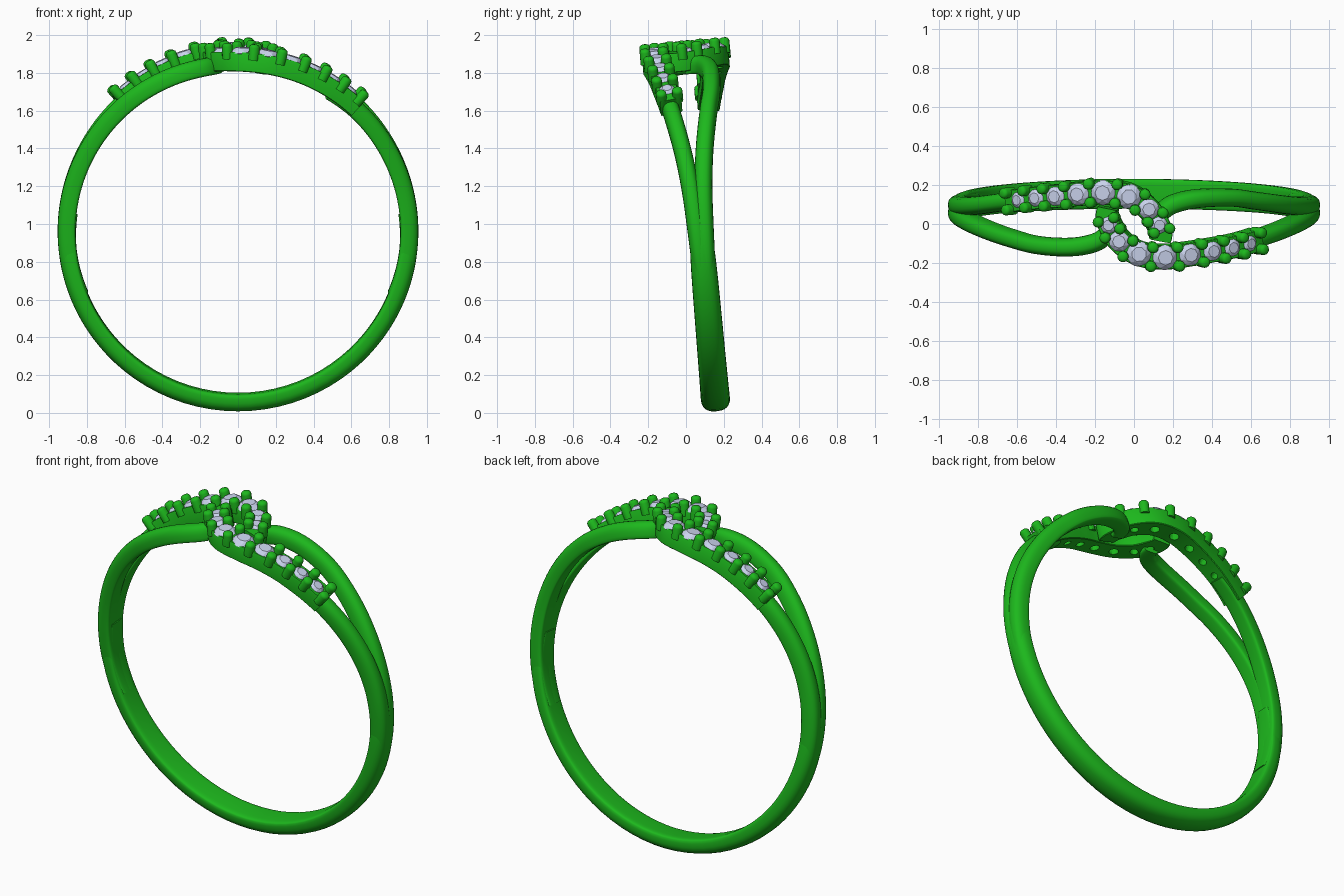
import bpy, bmesh
from math import sin, cos, pi, radians, asin, degrees
from mathutils import Vector, Matrix

if "Cube" in bpy.data.objects:
    bpy.data.objects.remove(bpy.data.objects["Cube"])

TILT = Matrix.Translation((0, 0.078, 0.96)) @ Matrix.Rotation(radians(5), 4, 'X')
TURN = Matrix.Rotation(pi, 4, 'Z')


def material(name, color):
    m = bpy.data.materials.new(name)
    m.diffuse_color = color
    m.use_nodes = True
    m.node_tree.nodes["Principled BSDF"].inputs["Base Color"].default_value = m.diffuse_color
    return m


METAL = material("green_metal", (0.012, 0.48, 0.012, 1))
GEM = material("pale_gem", (0.60, 0.66, 0.86, 1))


def on_ring(deg, y, r):
    """Point at an angle from the ring's top, sideways offset y, radius r."""
    a = radians(deg)
    return Vector((r * sin(a), y, r * cos(a)))


def spline(keys, steps):
    """Catmull-Rom interpolation of tuples."""
    out, n = [], len(keys)
    for i in range(n - 1):
        a, b, c, d = (keys[max(0, min(n - 1, i + k))] for k in (-1, 0, 1, 2))
        for s in range(steps):
            t = s / steps
            out.append(tuple(0.5 * (2*q + (r-p)*t + (2*p-5*q+4*r-s4)*t*t + (3*q-p-3*r+s4)*t**3)
                             for p, q, r, s4 in zip(a, b, c, d)))
    out.append(keys[-1])
    return out


def frame(path, i, r):
    """Centre, tangent, sideways and outward directions at a path sample."""
    p = on_ring(path[i][0], path[i][1], r)
    j, k = max(0, i - 1), min(len(path) - 1, i + 1)
    t = on_ring(path[k][0], path[k][1], r) - on_ring(path[j][0], path[j][1], r)
    up = on_ring(path[i][0], 0, 1)
    t = (t - up * t.dot(up)).normalized()
    return p, t, t.cross(up), up


def finish(name, bm, mat, matrix, smooth=35):
    bmesh.ops.recalc_face_normals(bm, faces=bm.faces)
    me = bpy.data.meshes.new(name)
    bm.to_mesh(me)
    bm.free()
    me.transform(matrix)
    ob = bpy.data.objects.new(name, me)
    bpy.context.collection.objects.link(ob)
    me.materials.append(mat)
    if smooth:
        bpy.ops.object.select_all(action='DESELECT')
        ob.select_set(True)
        bpy.context.view_layer.objects.active = ob
        bpy.ops.object.shade_smooth_by_angle(angle=radians(smooth))
    return ob


def sweep(path, profile, base_r):
    """Sweep (sideways, radial) profile; samples are angle, y, half width, radial shift."""
    bm = bmesh.new()
    rings = []
    for i, (_, _, hw, dr) in enumerate(path):
        p, t, side, up = frame(path, i, base_r)
        rings.append([bm.verts.new(p + side * u * hw + up * (h + dr)) for u, h in profile])
    for a, b in zip(rings, rings[1:]):
        for k in range(len(a)):
            m = (k + 1) % len(a)
            bm.faces.new((a[k], a[m], b[m], b[k]))
    bm.faces.new(rings[0])
    bm.faces.new(rings[-1])
    return bm


# D-shaped wire profile: domed outside, nearly flat inside
wire = []
for k in range(24):
    a = 2 * pi * k / 24
    c, s = cos(a), sin(a)
    e = 0.8 if s >= 0 else 0.45
    wire.append(((abs(c) ** e) * (1 if c > 0 else -1), (abs(s) ** e) * (0.07 if s >= 0 else -0.025)))
# Box profile of the stone band with slightly eased edges
box = [(-1, -.046), (-.94, -.05), (.94, -.05), (1, -.046), (1, .046), (.94, .052), (-.94, .052), (-1, .046)]

# Lower shank
half = [(84, 0, .045, -.006), (92, 0, .058, -.002), (102, 0, .068, 0), (130, 0, .073, 0)]
shank = half + [(180, 0, .077, 0)] + [(360 - k[0],) + k[1:] for k in reversed(half)]
finish("shank", sweep(spline(shank, 12), wire, .885), METAL, TILT)

# Upper wires: one ends in the hook, the other runs under the stone band
low = [(112, .012, .042, -.005), (100, .016, .047, -.001), (88, .022, .049, 0), (75, .034, .048, 0),
       (61, .058, .047, 0), (45, .096, .046, 0)]
hook_wire = low + [(34, .122, .046, 0), (21.5, .125, .048, -.003), (13, .098, .048, -.008),
                   (9, .05, .044, -.012), (8, .0, .04, -.014)]
stone_wire = [(d, -y, w, r) for d, y, w, r in low] + [(38, -.112, .045, -.003), (33, -.122, .042, -.006)]

# Stones: x, y, radius along the hooked band
stones = [(.59, -.112, .045), (.50, -.128, .049), (.40, -.141, .054), (.285, -.156, .061),
          (.157, -.167, .066), (.025, -.148, .066), (-.075, -.083, .057), (-.128, 0, .048)]
band_keys = [(.655, -.098, .058)] + [(x, y, .05 + .27 * (r - .03) + .003) for x, y, r in stones]
band_keys += [(-.143, .05, .054), (-.138, .085, .05)]
band_path = spline([(degrees(asin(x / .96)), y, w, 0) for x, y, w in band_keys], 8)


def add_gem(bm, m, r):
    """Faceted round stone: culet, girdle, crown and table."""
    n = 8
    lower = [bm.verts.new(m @ Vector((r*cos(pi*k/n), r*sin(pi*k/n), 0))) for k in range(2*n)]
    crown = [bm.verts.new(m @ Vector((.85*r*cos(2*pi*(k+.5)/n), .85*r*sin(2*pi*(k+.5)/n), .2*r))) for k in range(n)]
    table = [bm.verts.new(m @ Vector((.58*r*cos(2*pi*k/n), .58*r*sin(2*pi*k/n), .42*r))) for k in range(n)]
    culet = bm.verts.new(m @ Vector((0, 0, -.8 * r)))
    for k in range(2 * n):
        bm.faces.new((lower[k], culet, lower[(k + 1) % (2 * n)]))
    for k in range(n):
        j = (k + 1) % n
        a, b, c = lower[2*k], lower[2*k+1], lower[(2*k+2) % (2*n)]
        bm.faces.new((a, b, crown[k]))
        bm.faces.new((b, c, crown[k]))
        bm.faces.new((a, crown[k], table[k], crown[k-1]))
        bm.faces.new((table[k], crown[k], table[j]))
    bm.faces.new(table)


def add_bead(bm, m, r, h):
    """Round-topped prong."""
    prof = [(r, -h), (r, -.5*r), (.92*r, -.2*r), (.7*r, .02*r), (.38*r, .14*r)]
    rows = [[bm.verts.new(m @ Vector((q*cos(2*pi*k/14), q*sin(2*pi*k/14), z))) for k in range(14)] for q, z in prof]
    for a, b in zip(rows, rows[1:]):
        for k in range(14):
            bm.faces.new((a[k], a[(k+1) % 14], b[(k+1) % 14], b[k]))
    bm.faces.new(rows[0])
    bm.faces.new(rows[-1])


def local(p, t, side, up):
    m = Matrix((t, side, up)).transposed().to_4x4()
    m.translation = p
    return m


for label, matrix in (("front", TILT), ("back", TILT @ TURN)):
    finish(label + "_stone_wire", sweep(spline(stone_wire, 8), wire, .885), METAL, matrix)
    finish(label + "_hook_wire", sweep(spline(hook_wire, 8), wire, .885), METAL, matrix)
    band = finish(label + "_stone_band", sweep(band_path, box, .918), METAL, matrix)

    gems, beads, holes = bmesh.new(), bmesh.new(), bmesh.new()
    for i, (x, y, r) in enumerate(stones):
        s = 8 * (i + 1)
        p, t, side, up = frame(band_path, s, .964)
        add_gem(gems, local(p, t, side, up), r)
        bmesh.ops.create_cone(holes, cap_ends=True, segments=16, radius1=.4 * r, radius2=.4 * r, depth=.3,
                              matrix=local(p, t, side, up))
    # Prong pairs between stones and at both ends
    for i in range(len(stones) + 1):
        s = 3 if i == 0 else 8 * i + 4
        p, t, side, up = frame(band_path, s, 1.013)
        hw = band_path[s][2]
        for sign in (-1, 1):
            add_bead(beads, local(p + side * sign * (hw - .014), t, side, up), .022 + .12 * (hw - .05) + .005, .08)
    finish(label + "_stones", gems, GEM, matrix, 0)
    finish(label + "_prongs", beads, METAL, matrix)
    cutter = finish(label + "_hole_cutter", holes, METAL, matrix, 0)
    cutter.hide_render = True
    cutter.hide_set(True)
    cut = band.modifiers.new("stone_holes", 'BOOLEAN')
    cut.operation, cut.object, cut.solver = 'DIFFERENCE', cutter, 'EXACT'
